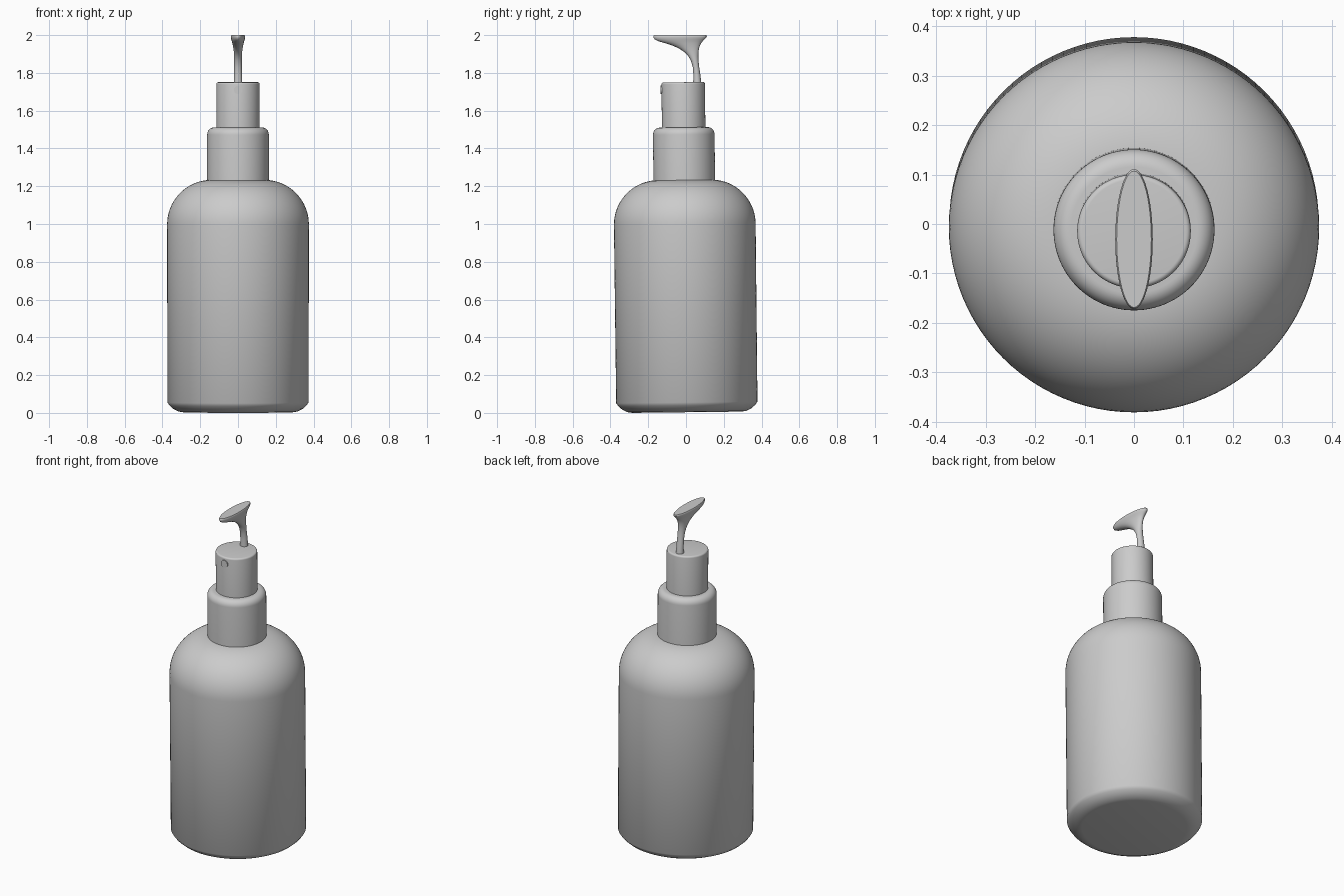
import bpy, bmesh, math

if "Cube" in bpy.data.objects:
    bpy.data.objects.remove(bpy.data.objects["Cube"])

TILT = 0.0115   # the bottle leans very slightly to the front
SEG = 96

grey = bpy.data.materials.new("plain_grey")
grey.diffuse_color = (0.6, 0.6, 0.6, 1)
grey.use_nodes = True
grey.node_tree.nodes["Principled BSDF"].inputs["Base Color"].default_value = grey.diffuse_color


def finish(bm, name, angle=35):
    bmesh.ops.recalc_face_normals(bm, faces=bm.faces)
    me = bpy.data.meshes.new(name)
    bm.to_mesh(me)
    bm.free()
    me.materials.append(grey)
    ob = bpy.data.objects.new(name, me)
    bpy.context.collection.objects.link(ob)
    bpy.ops.object.select_all(action='DESELECT')
    ob.select_set(True)
    bpy.context.view_layer.objects.active = ob
    bpy.ops.object.shade_smooth_by_angle(angle=math.radians(angle))
    return ob


def loft(name, rings, angle=35):
    """Skin a list of closed point loops and cap both ends."""
    bm = bmesh.new()
    loops = [[bm.verts.new(p) for p in ring] for ring in rings]
    for a, b in zip(loops, loops[1:]):
        n = len(a)
        for i in range(n):
            j = (i + 1) % n
            bm.faces.new((a[i], a[j], b[j], b[i]))
    bm.faces.new(loops[0][::-1])
    bm.faces.new(loops[-1])
    return finish(bm, name, angle)


def ellipse(cy, rx, ry, z, n=SEG):
    return [(rx * math.cos(2 * math.pi * i / n),
             cy + ry * math.sin(2 * math.pi * i / n), z) for i in range(n)]


def lathe(name, profile):
    ob = loft(name, [ellipse(0, r, r, z) for r, z in profile])
    ob.rotation_euler.x = TILT
    ob.location = (0, 0.005, 0.0035)
    return ob


def arc(cr, cz, a, b, t0, t1, n):
    return [(cr + a * math.cos(math.radians(t0 + (t1 - t0) * i / n)),
             cz + b * math.sin(math.radians(t0 + (t1 - t0) * i / n)))
            for i in range(n + 1)]


# bottle with bevelled foot and domed shoulder
lathe("bottle_body",
      [(0.29, 0.0), (0.315, 0.004), (0.343, 0.018), (0.363, 0.036), (0.374, 0.052)]
      + arc(0.14, 0.995, 0.235, 0.235, 0, 87, 20))

# collar and pump head
lathe("collar", [(0.163, 1.20)] + arc(0.128, 1.47, 0.035, 0.038, 0, 90, 8))
lathe("pump_head", [(0.115, 1.49)] + arc(0.105, 1.737, 0.010, 0.010, 0, 90, 5))

# small round spray nozzle on the front of the pump head
bm = bmesh.new()
bmesh.ops.create_cone(bm, cap_ends=True, segments=32, radius1=0.022,
                      radius2=0.022, depth=0.03)
nozzle = finish(bm, "nozzle")
nozzle.rotation_euler.x = math.pi / 2
nozzle.location = (0, -0.119, 1.71)

# flared lever: (z, front y, back y, half width)
sections = [(1.74, 0.038, 0.082, 0.023), (1.79, 0.039, 0.076, 0.021),
            (1.83, 0.036, 0.070, 0.020), (1.865, 0.026, 0.066, 0.020),
            (1.89, 0.011, 0.065, 0.021), (1.91, -0.008, 0.066, 0.022),
            (1.93, -0.038, 0.069, 0.024), (1.945, -0.072, 0.074, 0.027),
            (1.957, -0.110, 0.080, 0.030), (1.968, -0.148, 0.089, 0.033),
            (1.978, -0.166, 0.099, 0.036), (1.988, -0.172, 0.108, 0.038),
            (1.995, -0.172, 0.111, 0.038), (2.0, -0.169, 0.107, 0.035)]
loft("pump_lever", [ellipse((f + b) / 2, w, (b - f) / 2, z, 48)
                    for z, f, b, w in sections], 45)
